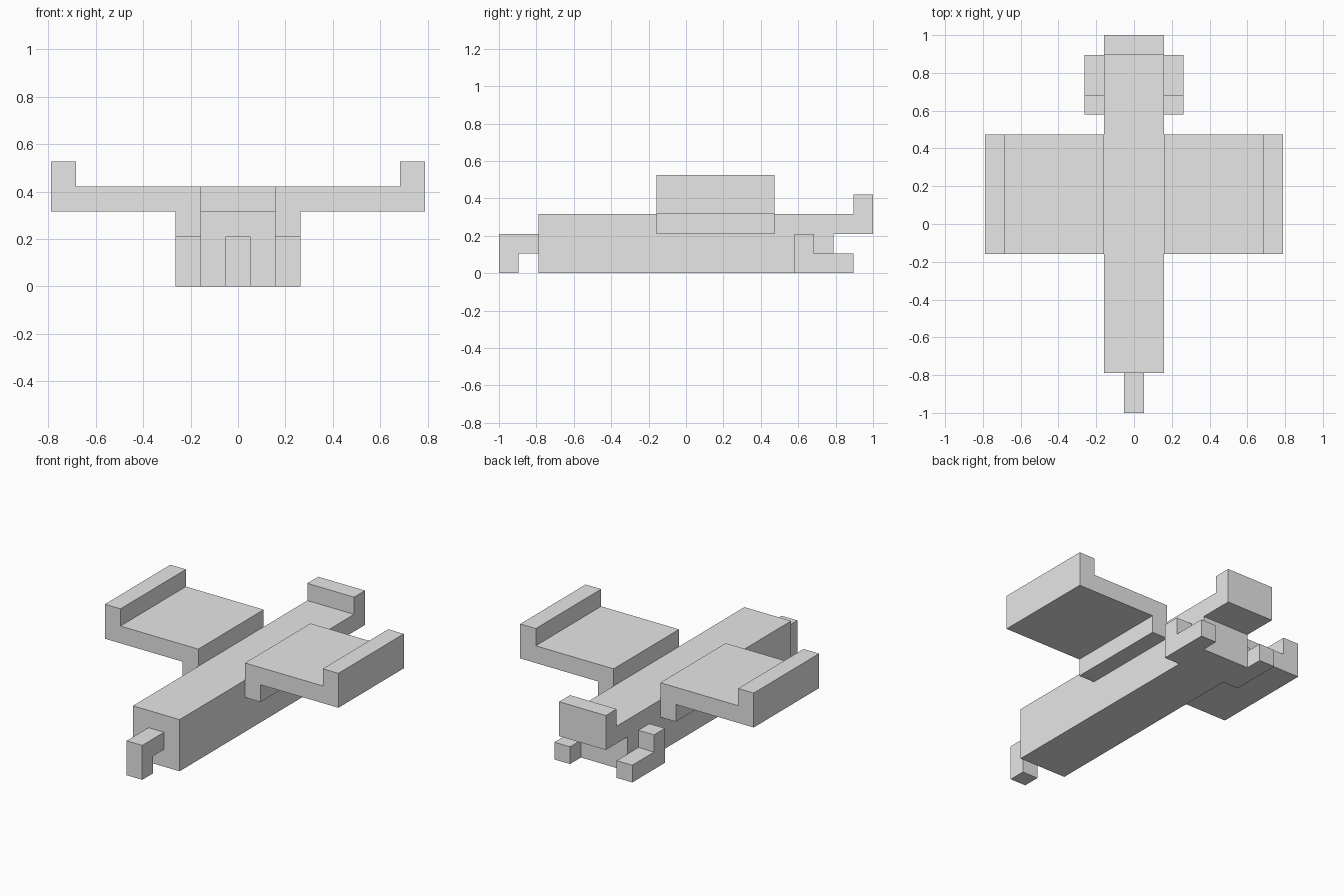
import bpy
import bmesh
from mathutils import Vector

U = 2 / 19  # modelling grid step: the craft is 19 steps long

default = bpy.data.objects.get("Cube")
if default:
    bpy.data.objects.remove(default, do_unlink=True)

grey = bpy.data.materials.new("plain grey")
grey.use_nodes = True
grey.diffuse_color = (0.8, 0.8, 0.8, 1)
grey.node_tree.nodes["Principled BSDF"].inputs["Base Color"].default_value = (0.8, 0.8, 0.8, 1)


def prism(name, profile, axis, start, end, mirror=False):
    """Extrude a profile along x (points are y, z) or along y (points are x, z)."""
    bm = bmesh.new()

    def place(a, b):
        return Vector((start, a, b) if axis == "x" else (a, start, b)) * U

    face = bm.faces.new([bm.verts.new(place(a, b)) for a, b in profile])
    result = bmesh.ops.extrude_face_region(bm, geom=[face])
    top = [v for v in result["geom"] if isinstance(v, bmesh.types.BMVert)]
    length = (end - start) * U
    bmesh.ops.translate(bm, verts=top, vec=(length, 0, 0) if axis == "x" else (0, length, 0))
    bmesh.ops.recalc_face_normals(bm, faces=bm.faces)
    mesh = bpy.data.meshes.new(name)
    bm.to_mesh(mesh)
    bm.free()
    mesh.materials.append(grey)
    obj = bpy.data.objects.new(name, mesh)
    bpy.context.collection.objects.link(obj)
    if mirror:
        obj.modifiers.new("mirror", "MIRROR").use_mirror_merge = False
    return obj


# Long box body
prism("fuselage", [(-7.5, 0), (7.5, 0), (7.5, 3), (-7.5, 3)], "x", -1.5, 1.5)

# Tail shelf with an upright lip
prism("tail", [(7.5, 2), (9.5, 2), (9.5, 4), (8.5, 4), (8.5, 3), (7.5, 3)], "x", -1.5, 1.5)

# Hooked nose bracket
prism("nose_hook", [(-7.5, 1), (-7.5, 2), (-9.5, 2), (-9.5, 0), (-8.5, 0), (-8.5, 1)], "x", -0.5, 0.5)

# Wings with mounting flange and raised tip
prism("wings", [(1.5, 2), (2.5, 2), (2.5, 3), (7.5, 3), (7.5, 5), (6.5, 5), (6.5, 4), (1.5, 4)],
      "y", -1.5, 4.5, mirror=True)

# L-shaped rear feet
prism("rear_feet", [(5.5, 0), (8.5, 0), (8.5, 1), (6.5, 1), (6.5, 2), (5.5, 2)],
      "x", 1.5, 2.5, mirror=True)
